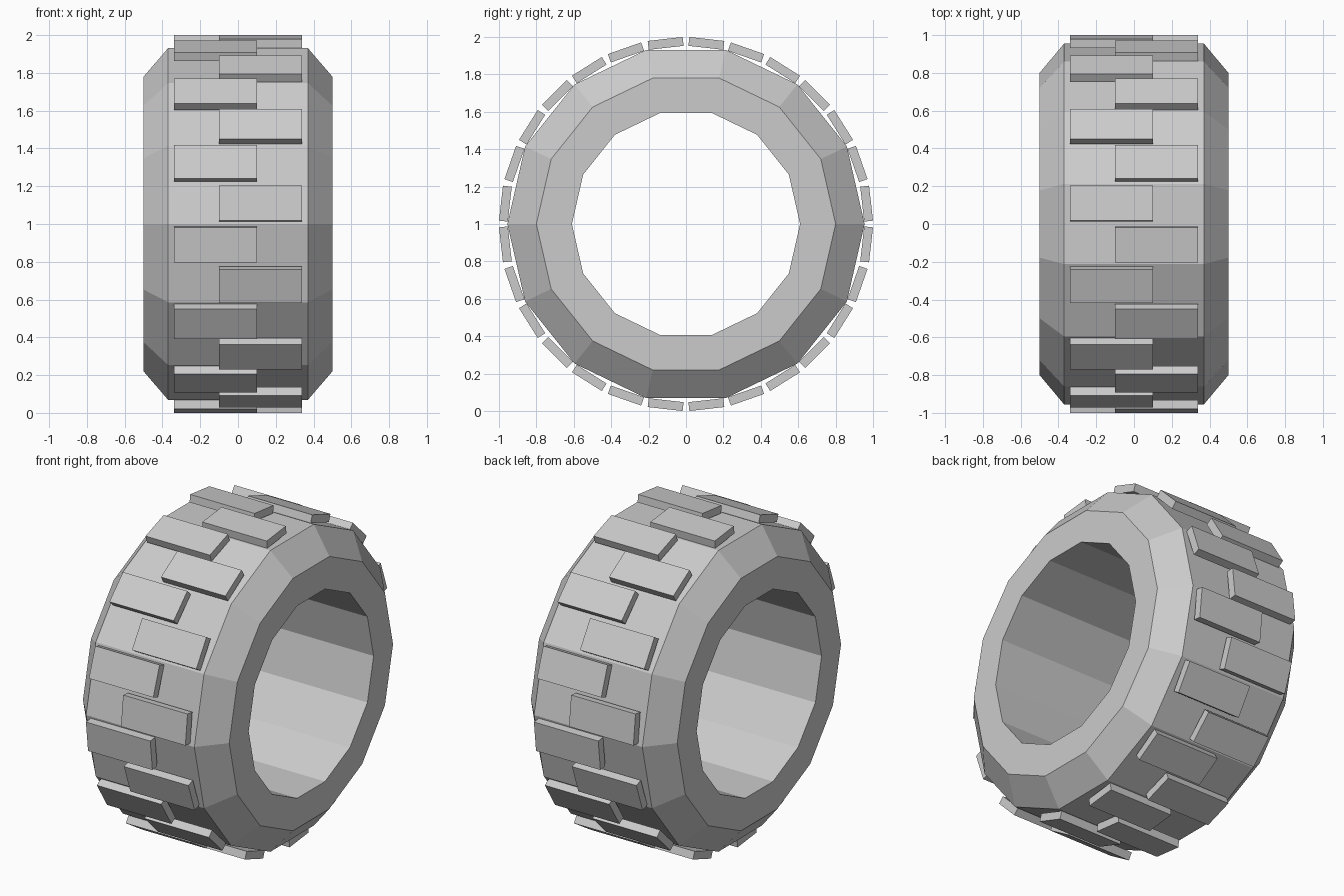
import bpy, bmesh, math
from mathutils import Matrix, Vector

if "Cube" in bpy.data.objects:
    bpy.data.objects.remove(bpy.data.objects["Cube"])

SIDES, BLOCKS = 14, 28
CENTRE = Vector((0, 0, 1))


def add_object(name, bm):
    bmesh.ops.recalc_face_normals(bm, faces=bm.faces)
    mesh = bpy.data.meshes.new(name)
    bm.to_mesh(mesh)
    bm.free()
    obj = bpy.data.objects.new(name, mesh)
    bpy.context.collection.objects.link(obj)
    return obj


# Tyre body: closed cross-section (x, radius) spun about the x axis
half = [(0.5, 0.61), (0.5, 0.80), (0.37, 0.955)]
profile = half + [(-x, r) for x, r in reversed(half)]
bm = bmesh.new()
verts = [bm.verts.new((x, r, 1)) for x, r in profile]
edges = [bm.edges.new((v, verts[(i + 1) % len(verts)])) for i, v in enumerate(verts)]
bmesh.ops.spin(bm, geom=verts + edges, cent=CENTRE, axis=(1, 0, 0),
               angle=math.tau, steps=SIDES, use_merge=True)
bmesh.ops.remove_doubles(bm, verts=bm.verts, dist=0.0001)
add_object("tyre_body", bm)

# Tread blocks: staggered left and right around the rim
R_IN, R_OUT, WIDTH, LENGTH, SHIFT = 0.948, 0.9955, 0.188, 0.44, 0.12
bm = bmesh.new()
for k in range(BLOCKS):
    angle = (k + 0.5) * math.tau / BLOCKS
    side = SHIFT if k % 2 == 0 else -SHIFT
    place = (Matrix.Translation(CENTRE)
             @ Matrix.Rotation(-angle, 4, 'X')
             @ Matrix.Translation((side, -(R_IN + R_OUT) / 2, 0))
             @ Matrix.Diagonal((LENGTH, R_OUT - R_IN, WIDTH, 1)))
    bmesh.ops.create_cube(bm, size=1, matrix=place)
add_object("tread_blocks", bm)
